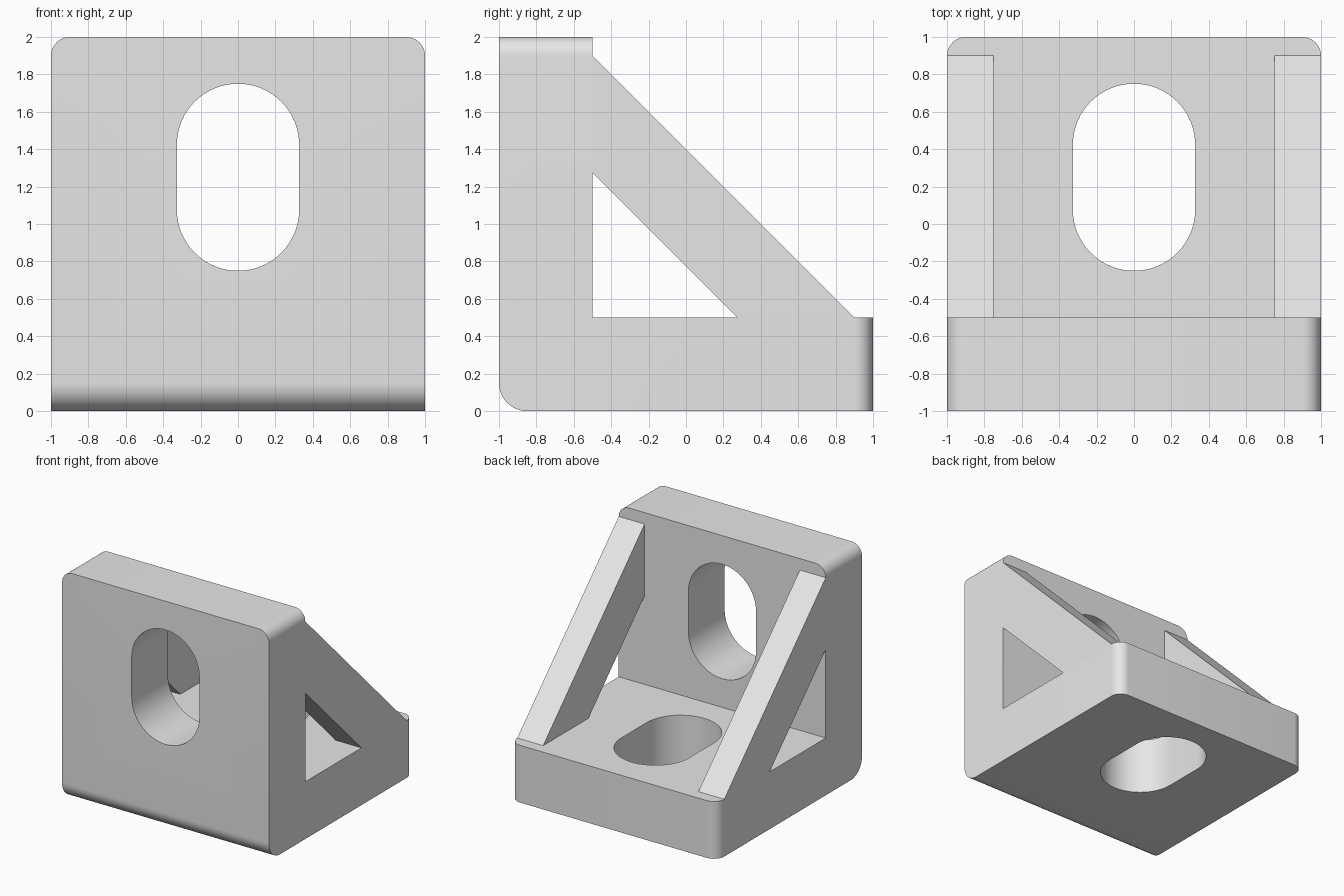
import bpy
import bmesh
import math
from mathutils import Matrix, Vector

cube = bpy.data.objects.get("Cube")
if cube:
    bpy.data.objects.remove(cube, do_unlink=True)

grey = bpy.data.materials.new("light grey")
grey.use_nodes = True
grey.diffuse_color = (0.8, 0.8, 0.8, 1)
grey.node_tree.nodes["Principled BSDF"].inputs["Base Color"].default_value = (0.8, 0.8, 0.8, 1)


def extrude(name, points, offset, bevels=()):
    """Extrude a closed 3D outline; bevels are (edge test, radius, segments)."""
    bm = bmesh.new()
    face = bm.faces.new([bm.verts.new(p) for p in points])
    result = bmesh.ops.extrude_face_region(bm, geom=[face], use_keep_orig=True)
    moved = [v for v in result["geom"] if isinstance(v, bmesh.types.BMVert)]
    bmesh.ops.translate(bm, verts=moved, vec=offset)
    bmesh.ops.recalc_face_normals(bm, faces=bm.faces[:])
    for test, radius, segments in bevels:
        edges = [e for e in bm.edges if all(test(v.co) for v in e.verts)]
        bmesh.ops.bevel(bm, geom=edges, offset=radius, offset_type='OFFSET',
                        segments=segments, profile=0.5, affect='EDGES')
    bmesh.ops.recalc_face_normals(bm, faces=bm.faces[:])
    mesh = bpy.data.meshes.new(name)
    bm.to_mesh(mesh)
    bm.free()
    mesh.materials.append(grey)
    obj = bpy.data.objects.new(name, mesh)
    bpy.context.collection.objects.link(obj)
    return obj


def slot_outline(radius, half_straight, steps=32):
    """Stadium outline in XZ, long axis along z, centred on the origin."""
    points = []
    for side, start in ((1, 0), (-1, math.pi)):
        for i in range(steps + 1):
            a = start + math.pi * i / steps
            points.append(Vector((radius * math.cos(a), 0,
                                  side * half_straight + radius * math.sin(a))))
    return points


# Wall and base in one L-shaped body, with rounded outer corners
profile = [(-1, 0), (1, 0), (1, 0.5), (-0.5, 0.5), (-0.5, 2), (-1, 2)]
side = lambda c, s: c.x * s > 0.99
bevels = [(lambda c: c.y < -0.99 and c.z < 0.01, 0.15, 12)]
for s in (-1, 1):
    bevels.append((lambda c, s=s: side(c, s) and c.z > 1.99, 0.1, 10))
    bevels.append((lambda c, s=s: side(c, s) and c.y > 0.99, 0.1, 10))
body = extrude("bracket_body", [(-1, y, z) for y, z in profile], (2, 0, 0), bevels)

# Slots through the wall and the base
outline = slot_outline(0.327, 0.173)
wall_place = Matrix.Translation((0, -1.2, 1.25))
base_place = Matrix.Translation((0, 0.25, -0.2)) @ Matrix.Rotation(math.pi / 2, 4, 'X')
for name, place, depth in (("wall_slot_cutter", wall_place, (0, 0.9, 0)),
                           ("base_slot_cutter", base_place, (0, 0, 0.9))):
    cutter = extrude(name, [place @ p for p in outline], depth)
    cutter.hide_render = True
    cutter.hide_set(True)
    cutter.display_type = 'WIRE'
    cut = body.modifiers.new(name, 'BOOLEAN')
    cut.operation = 'DIFFERENCE'
    cut.solver = 'EXACT'
    cut.object = cutter

# Apply the cuts, then drop the cutters
bpy.context.view_layer.objects.active = body
for mod in list(body.modifiers):
    cutter = mod.object
    bpy.ops.object.modifier_apply(modifier=mod.name)
    bpy.data.objects.remove(cutter, do_unlink=True)

# Smooth the rounded corners and slot walls only
bpy.ops.object.select_all(action='DESELECT')
body.select_set(True)
bpy.ops.object.shade_smooth_by_angle(angle=math.radians(25))

# Diagonal side braces, leaving a triangular opening below
brace = [(-0.5, 1.9), (-0.5, 1.275), (0.275, 0.5), (0.9, 0.5)]
for name, x in (("left_brace", 0.75), ("right_brace", -1)):
    extrude(name, [(x, y, z) for y, z in brace], (0.25, 0, 0))
